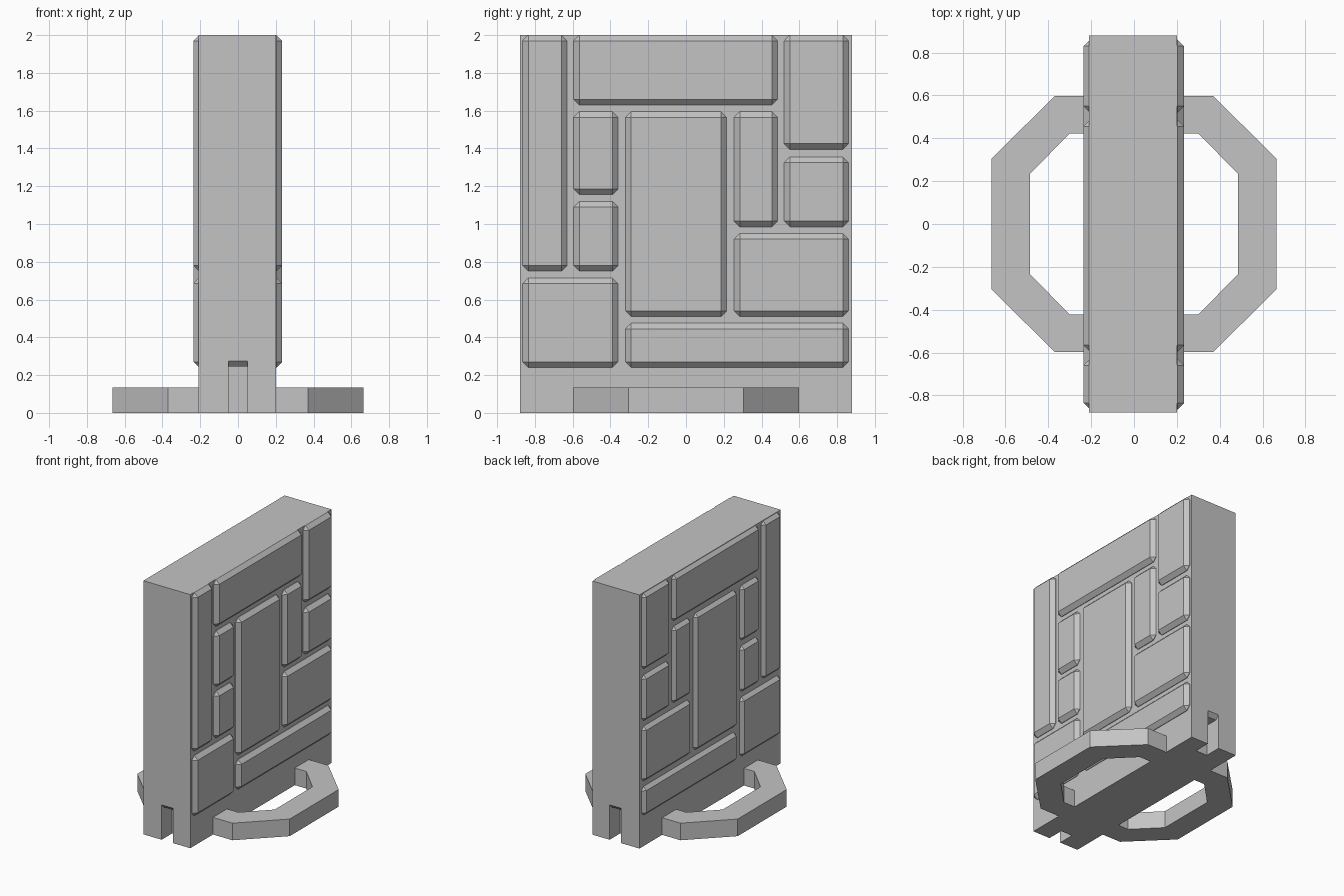
import bpy
import bmesh

default = bpy.data.objects.get("Cube")
if default:
    bpy.data.objects.remove(default, do_unlink=True)

# One plain grey for everything
grey = bpy.data.materials.new("light_grey")
grey.use_nodes = True
colour = (0.55, 0.55, 0.55, 1)
grey.diffuse_color = colour
grey.node_tree.nodes["Principled BSDF"].inputs["Base Color"].default_value = colour


def finish(name, bm):
    bmesh.ops.recalc_face_normals(bm, faces=bm.faces)
    mesh = bpy.data.meshes.new(name)
    bm.to_mesh(mesh)
    bm.free()
    mesh.materials.append(grey)
    obj = bpy.data.objects.new(name, mesh)
    bpy.context.collection.objects.link(obj)
    return obj


def box(name, lo, hi, bevel=0):
    bm = bmesh.new()
    bmesh.ops.create_cube(bm, size=1)
    for v in bm.verts:
        v.co = [hi[i] if v.co[i] > 0 else lo[i] for i in range(3)]
    if bevel:
        bmesh.ops.bevel(bm, geom=bm.edges[:], offset=bevel, segments=1,
                        affect='EDGES', profile=0.5)
    return finish(name, bm)


def extrude_x(name, profile, x0, x1):
    bm = bmesh.new()
    face = bm.faces.new([bm.verts.new((x0, y, z)) for y, z in profile])
    new = bmesh.ops.extrude_face_region(bm, geom=[face])["geom"]
    bmesh.ops.translate(bm, vec=(x1 - x0, 0, 0),
                        verts=[g for g in new if isinstance(g, bmesh.types.BMVert)])
    return finish(name, bm)


# Wall slab with a slot cut into the foot of each end
wall = box("wall", (-0.21, -0.88, 0), (0.2, 0.88, 2))
slot = [(0.95, -0.1), (0.95, 0.275), (0.88, 0.275), (0.85, 0.245), (0.75, 0.245), (0.75, -0.1)]
for side in (-1, 1):
    cutter = extrude_x("slot_cutter", [(side * y, z) for y, z in slot], -0.05, 0.05)
    cutter.hide_render = True
    mod = wall.modifiers.new("slot", 'BOOLEAN')
    mod.operation = 'DIFFERENCE'
    mod.solver = 'EXACT'
    mod.object = cutter
    bpy.context.view_layer.objects.active = wall
    bpy.ops.object.modifier_apply(modifier=mod.name)
    bpy.data.objects.remove(cutter, do_unlink=True)

# Chamfered stone blocks on both broad sides: y from, y to, z from, z to
blocks = [
    (-0.865, -0.63, 0.75, 2), (-0.595, 0.485, 1.63, 2), (0.52, 0.86, 1.395, 2),
    (-0.595, -0.36, 1.155, 1.595), (-0.32, 0.215, 0.51, 1.595),
    (0.255, 0.485, 0.985, 1.595), (0.52, 0.86, 0.985, 1.355),
    (-0.595, -0.36, 0.75, 1.12), (0.255, 0.86, 0.51, 0.95),
    (-0.865, -0.36, 0.24, 0.715), (-0.32, 0.86, 0.24, 0.475),
]
for number, (y0, y1, z0, z1) in enumerate(blocks, 1):
    box(f"left_block_{number}", (0.1, y0, z0), (0.234, y1, z1), 0.03)
    box(f"right_block_{number}", (-0.236, y0, z0), (-0.1, y1, z1), 0.03)


# Eight-sided base ring, flat on the ground
def octagon(bm, a, b, c, d, z):
    corner = [(a, b), (c, d)]
    points = corner + [(-x, y) for x, y in corner[::-1]]
    points += [(-x, -y) for x, y in points]
    return [bm.verts.new((x, y, z)) for x, y in points]


bm = bmesh.new()
outer = (0.665, 0.305, 0.37, 0.597)
inner = (0.485, 0.235, 0.3, 0.422)
height = 0.135
loops = [octagon(bm, *outer, 0), octagon(bm, *outer, height),
         octagon(bm, *inner, height), octagon(bm, *inner, 0)]
for k in range(4):
    p, q = loops[k], loops[(k + 1) % 4]
    for i in range(8):
        j = (i + 1) % 8
        bm.faces.new((p[i], p[j], q[j], q[i]))
finish("base_ring", bm)
